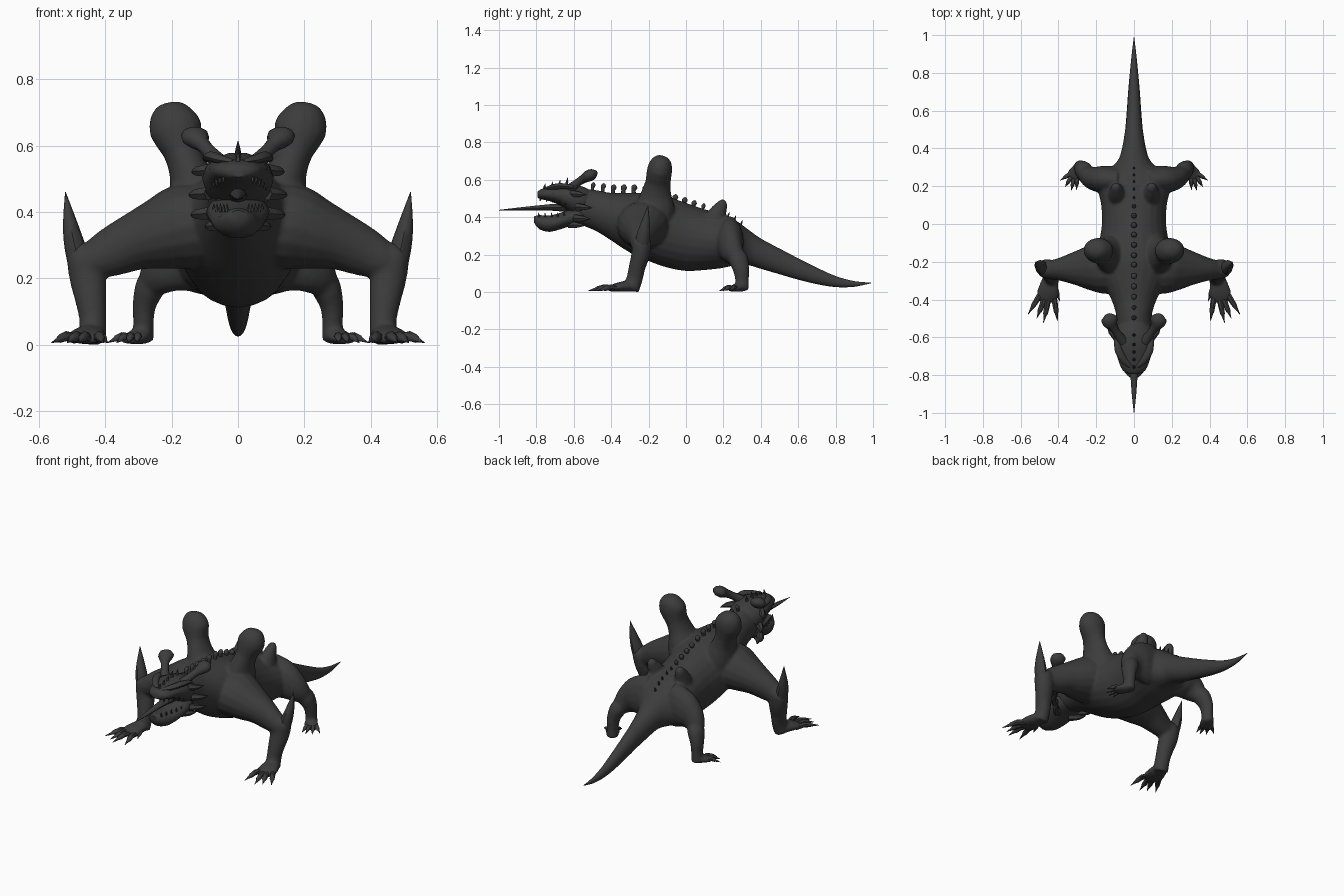
import bpy, bmesh, math
from mathutils import Vector

hide = bpy.data.materials.new("dark_grey_hide")
hide.diffuse_color = (0.045, 0.045, 0.045, 1)


def spline(pts, steps):
    """Smooth a list of (x, y, z, width, height) stations."""
    P = [Vector(p) for p in pts]
    out = []
    for i in range(len(P) - 1):
        a, b, c, d = P[max(i - 1, 0)], P[i], P[i + 1], P[min(i + 2, len(P) - 1)]
        for s in range(steps):
            t = s / steps
            out.append(b + ((c - a) * t + (2 * a - 5 * b + 4 * c - d) * t * t
                            + (3 * b - a - 3 * c + d) * t ** 3) * 0.5)
    return out + [P[-1]]


def tube(name, pts, ref=(0, 0, 1), sides=12, steps=3, fixed=False, mirror=False):
    """Loft ellipses along a path; the height radius lies towards ref."""
    st = spline(pts, steps) if steps > 1 else [Vector(p) for p in pts]
    bm = bmesh.new()
    rings = []
    for i, p in enumerate(st):
        c = Vector(p[:3])
        if fixed:
            t = Vector((0, 1, 0))
        else:
            t = (Vector(st[min(i + 1, len(st) - 1)][:3]) - Vector(st[max(i - 1, 0)][:3])).normalized()
        u = t.cross(Vector(ref)).normalized()
        v = u.cross(t)
        w, h = max(p[3], 0.001), max(p[4], 0.001)
        rings.append([bm.verts.new(c + u * w * math.cos(a) + v * h * math.sin(a))
                      for a in (2 * math.pi * k / sides for k in range(sides))])
    for r, s in zip(rings, rings[1:]):
        for k in range(sides):
            bm.faces.new((r[k], r[(k + 1) % sides], s[(k + 1) % sides], s[k]))
    bm.faces.new(rings[0])
    bm.faces.new(rings[-1])
    bmesh.ops.recalc_face_normals(bm, faces=bm.faces[:])
    if mirror:
        geo = bmesh.ops.duplicate(bm, geom=bm.verts[:] + bm.edges[:] + bm.faces[:])["geom"]
        for e in geo:
            if isinstance(e, bmesh.types.BMVert):
                e.co.x *= -1
        bmesh.ops.reverse_faces(bm, faces=[e for e in geo if isinstance(e, bmesh.types.BMFace)])
    me = bpy.data.meshes.new(name)
    bm.to_mesh(me)
    bm.free()
    me.materials.append(hide)
    ob = bpy.data.objects.new(name, me)
    bpy.context.collection.objects.link(ob)
    bpy.context.view_layer.objects.active = ob
    ob.select_set(True)
    bpy.ops.object.shade_smooth_by_angle(angle=math.radians(50))
    ob.select_set(False)
    return ob


def fuse(name, parts, voxel, smooth):
    """Melt overlapping parts into one continuous skin."""
    for o in parts:
        o.select_set(True)
    ob = bpy.context.view_layer.objects.active = parts[0]
    bpy.ops.object.join()
    ob.select_set(False)
    ob.name = name
    m = ob.modifiers.new("skin", 'REMESH')
    m.mode, m.voxel_size, m.use_smooth_shade = 'VOXEL', voxel, True
    m = ob.modifiers.new("soften", 'SMOOTH')
    m.factor, m.iterations = 0.5, smooth


def spike(name, base, tip, r, mirror=True, bend=(0, 0, 0), sides=6):
    b, t = Vector(base), Vector(tip)
    m = (b + t) / 2 + Vector(bend)
    ref = (0, 1, 0) if abs((t - b).normalized().z) > 0.7 else (0, 0, 1)
    tube(name, [(*b, r, r), (*m, r * .7, r * .7), (*t, .001, .001)], ref, sides, 2, mirror=mirror)


def by_height(rows):
    """Rows of (y, half width, bottom, top) into loft stations."""
    return [(0, y, (b + t) / 2, w, (t - b) / 2) for y, w, b, t in rows]


# Neck and trunk, then the tail
trunk = tube("trunk", by_height([
    (-.62, .07, .40, .54), (-.55, .09, .355, .55), (-.48, .095, .325, .545), (-.4, .12, .275, .53),
    (-.3, .17, .21, .53), (-.2, .195, .165, .53), (-.1, .185, .130, .51), (0, .17, .112, .477),
    (.1, .174, .117, .442), (.19, .19, .127, .42), (.26, .165, .142, .387), (.33, .09, .143, .337),
    (.4, .064, .123, .287), (.5, .047, .094, .233), (.57, .035, .08, .19)]), sides=24, fixed=True)
tube("tail", by_height([
    (.44, .05, .115, .258), (.5, .046, .095, .232), (.6, .038, .066, .18), (.7, .031, .042, .13),
    (.8, .022, .026, .085), (.9, .012, .028, .058), (.99, .001, .047, .05)]), sides=16, fixed=True)

# Blunt pillars on the shoulders
pillar = tube("shoulder_pillar", [
    (.10, -.18, .36, .11, .12), (.125, -.165, .45, .088, .108), (.146, -.16, .52, .062, .084),
    (.168, -.15, .585, .059, .068), (.187, -.142, .645, .080, .068), (.192, -.135, .69, .071, .06),
    (.19, -.132, .72, .044, .038), (.19, -.13, .731, .012, .012)], (0, 1, 0), 16, 2, mirror=True)

# Front legs
front_upper = tube("front_upper_leg", [
    (.06, -.23, .36, .14, .12), (.16, -.23, .355, .14, .13), (.23, -.232, .335, .122, .112),
    (.31, -.235, .31, .09, .088), (.39, -.24, .275, .062, .073), (.45, -.245, .25, .048, .053),
    (.495, -.245, .245, .022, .028)], sides=16, mirror=True)
front_lower = tube("front_lower_leg", [
    (.475, -.23, .30, .025, .025), (.465, -.235, .27, .052, .05), (.453, -.243, .2, .055, .05),
    (.443, -.262, .13, .047, .045), (.437, -.275, .07, .041, .044), (.44, -.295, .012, .044, .045)],
    (0, 1, 0), 14, mirror=True)
front_foot = tube("front_foot", [
    (.443, -.275, .025, .037, .022), (.448, -.32, .03, .05, .03), (.458, -.375, .024, .06, .023),
    (.462, -.415, .015, .042, .013)], sides=12, mirror=True)
tube("elbow_spike", [(.475, -.235, .23, .034, .034), (.49, -.23, .29, .032, .038), (.505, -.218, .36, .023, .026),
                     (.52, -.203, .46, .001, .001)], (0, 1, 0), 8, 2, mirror=True)

# Hind legs
hind_upper = tube("hind_upper_leg", [
    (.07, .23, .28, .07, .13), (.15, .235, .265, .074, .12), (.21, .24, .235, .064, .088),
    (.25, .26, .198, .05, .058), (.275, .28, .17, .028, .035)], sides=16, mirror=True)
hind_lower = tube("hind_lower_leg", [
    (.235, .255, .23, .03, .03), (.262, .278, .18, .046, .052), (.282, .295, .12, .036, .044),
    (.285, .3, .06, .031, .037), (.287, .3, .010, .034, .037)], (0, 1, 0), 14, mirror=True)
hind_foot = tube("hind_foot", [
    (.278, .315, .02, .024, .018), (.295, .285, .025, .038, .025), (.32, .25, .018, .041, .017),
    (.33, .23, .012, .028, .01)], sides=12, mirror=True)
hip_horn = tube("hip_horn", [
    (.085, .15, .36, .055, .075), (.09, .168, .42, .042, .05), (.094, .187, .455, .031, .036),
    (.095, .199, .482, .022, .023), (.095, .204, .494, .008, .008)], (0, 1, 0), 12, 2, mirror=True)

fuse("body", [trunk, pillar, front_upper, front_lower, front_foot, hind_upper, hind_lower, hind_foot, hip_horn],
     .0075, 10)

# Skull with upper jaw, and the hanging lower jaw
tube("upper_head", by_height([
    (-.5, .06, .42, .54), (-.55, .095, .40, .565), (-.61, .108, .42, .58), (-.67, .098, .46, .575),
    (-.73, .08, .485, .562), (-.775, .06, .495, .55), (-.795, .025, .505, .535)]), sides=14, steps=2, fixed=True)
tube("lower_jaw", by_height([
    (-.52, .07, .36, .48), (-.6, .095, .355, .45), (-.67, .086, .335, .425), (-.73, .07, .32, .41),
    (-.785, .05, .335, .412), (-.812, .022, .37, .405)]), sides=14, steps=2, fixed=True)
tube("tongue", [(0, -.55, .44, .03, .025), (0, -.68, .452, .026, .02), (0, -.78, .45, .02, .014),
                (0, -.9, .443, .012, .008), (0, -1, .438, .001, .001)], sides=8)
for i in range(5):
    y, x = -.64 - .034 * i, .085 - .010 * i
    spike("upper_tooth", (x, y, .492 + .003 * i), (x, y - .005, .465 + .005 * i), .006, sides=5)
    spike("lower_tooth", (x - .012, y - .01, .4), (x - .012, y - .012, .425), .006, sides=5)

# Brow ridges and eyes
tube("brow", [(.015, -.755, .55, .01, .008), (.05, -.725, .557, .018, .014), (.082, -.67, .567, .02, .016),
              (.095, -.6, .56, .012, .01)], sides=8, steps=2, mirror=True)
tube("eye", [(.065, -.7, .53, .004, .004), (.077, -.706, .53, .013, .011), (.085, -.71, .53, .002, .002)],
     sides=8, steps=2, mirror=True)

# Knobbed horns on the head
tube("head_horn", [(.06, -.62, .55, .03, .028), (.085, -.585, .58, .022, .021), (.108, -.55, .604, .024, .023),
                   (.125, -.522, .62, .041, .031), (.132, -.497, .632, .041, .028),
                   (.138, -.478, .64, .015, .01)], mirror=True, sides=10, steps=2)

# Cheek and crest spikes
for z, x, y in ((.53, .14, -.53), (.46, .148, -.5), (.4, .142, -.51), (.365, .1, -.54)):
    spike("cheek_spike", (x - .06, y - .08, z - .005), (x, y, z - .01), .022, bend=(.012, 0, 0))
for y, z, h in ((-.76, .55, .03), (-.72, .56, .03), (-.68, .57, .03), (-.64, .575, .038), (-.59, .575, .03)):
    spike("crest_spike", (0, y, z - .01), (0, y + .008, z + h), .011, mirror=False)

# Knobs running down the back
for y, z, r in ((-.5, .54, .013), (-.445, .535, .014), (-.39, .528, .016), (-.335, .528, .017), (-.28, .528, .017),
                (-.22, .525, .016), (-.17, .518, .016), (-.115, .498, .016), (-.06, .476, .016),
                (-.01, .46, .016), (.04, .444, .015), (.09, .428, .011)):
    tube("back_knob", [(0, y, z - .02, r * .8, r * .8), (0, y, z + .015, r * .65, r * .65),
                       (0, y + .004, z + .032, r, r), (0, y + .008, z + .046, r * .3, r * .3)],
         (0, 1, 0), 8, 2)
for y, z in ((.135, .43), (.18, .42), (.22, .402), (.255, .385), (.29, .36)):
    spike("rump_spike", (0, y, z - .01), (0, y + .012, z + .025), .008, mirror=False)


# Clawed toes
def toe(name, base, tip, r):
    b, t = Vector((*base, .018)), Vector((*tip, .008))
    at = lambda f, z: (*b.lerp(t, f).xy, z)
    tube(name, [(*at(0, .018), r, r), (*at(.35, .026), r, r), (*at(.62, .018), r * .85, r * .85),
                (*at(.7, .015), r * .55, r * .55), (*at(1, .006), .001, .001)], sides=7, steps=1, mirror=True)


for base, tip in (((.49, -.36), (.562, -.48)), ((.472, -.39), (.515, -.5)),
                  ((.452, -.39), (.48, -.525)), ((.425, -.38), (.405, -.515)), ((.43, -.31), (.392, -.41))):
    toe("front_toe", base, tip, .0155)
for base, tip in (((.325, .275), (.393, .23)), ((.33, .255), (.365, .195)),
                  ((.318, .245), (.332, .178)), ((.3, .255), (.305, .18))):
    toe("hind_toe", base, tip, .012)
